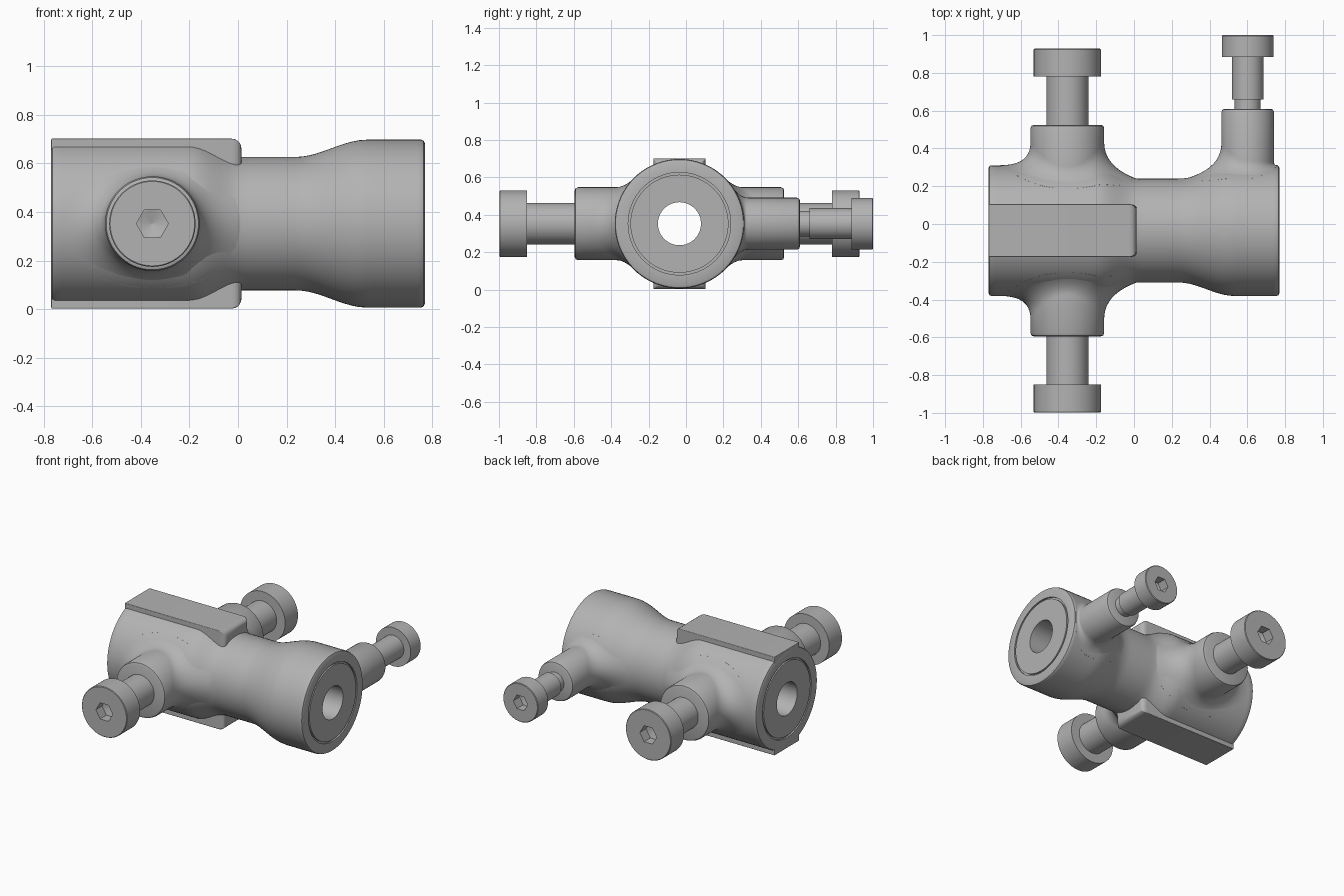
import bpy, bmesh
from math import sin, cos, pi, sqrt, radians, atan2
from mathutils import Vector

if "Cube" in bpy.data.objects:
    bpy.data.objects.remove(bpy.data.objects["Cube"])

YC, ZC, SEG = -0.035, 0.352, 72   # axis of the main tube, segments per turn

steel = bpy.data.materials.new("grey steel")
steel.use_nodes = True
GREY = (0.45, 0.45, 0.45, 1)
steel.diffuse_color = GREY
steel.node_tree.nodes["Principled BSDF"].inputs["Base Color"].default_value = GREY


def finish(name, bm, bevel=0):
    bmesh.ops.recalc_face_normals(bm, faces=bm.faces)
    me = bpy.data.meshes.new(name)
    bm.to_mesh(me)
    bm.free()
    me.materials.append(steel)
    ob = bpy.data.objects.new(name, me)
    bpy.context.collection.objects.link(ob)
    bpy.ops.object.select_all(action='DESELECT')
    ob.select_set(True)
    bpy.context.view_layer.objects.active = ob
    if bevel:
        mod = ob.modifiers.new("edge_round", 'BEVEL')
        mod.width, mod.segments, mod.angle_limit = bevel, 3, radians(40)
    bpy.ops.object.shade_smooth_by_angle(angle=radians(32))
    return ob


def skin(name, rings, closed=False, cap=False):
    """Join rings of points with quads; optionally loop round or cap the last ring."""
    bm = bmesh.new()
    vs = [[bm.verts.new(p) for p in ring] for ring in rings]
    pairs = list(zip(vs, vs[1:])) + ([(vs[-1], vs[0])] if closed else [])
    for a, b in pairs:
        for i in range(SEG):
            j = (i + 1) % SEG
            bm.faces.new((a[i], a[j], b[j], b[i]))
    if cap:
        bm.faces.new(vs[-1])
    return finish(name, bm)


ANGLES = [2 * pi * i / SEG for i in range(SEG)]


def blend(a, b, x):
    t = min(max((x - a) / (b - a), 0), 1)
    return t * t * (3 - 2 * t)


def tube_radius(x):
    return 0.275 + 0.071 * (1 - blend(-0.2, 0.02, x) + blend(0.24, 0.53, x))


# Main tube: bored sleeve with a waist and a groove round each end insert
END, BORE = 0.77, 0.115
half_end = [(BORE, END), (0.262, END), (0.262, END - 0.012), (0.274, END - 0.012),
            (0.274, END), (0.331, END), (0.342, END - 0.005), (0.346, END - 0.015)]
outside = [(tube_radius(x), x) for x in [0.74 - 0.03 * i for i in range(50)]]
profile = half_end + outside + [(r, -x) for r, x in reversed(half_end)]
skin("tube_body", [[(x, YC + r * cos(a), ZC + r * sin(a)) for a in ANGLES]
                   for r, x in profile], closed=True)


# Flat clamping pads on the top and bottom of the tube
def pad(name, side):
    bm = bmesh.new()
    w, r_in, x0, x1 = 0.14, 0.274, -0.77, 0.014
    lim = atan2(w, sqrt(r_in ** 2 - w ** 2))
    section = [(r_in * sin(lim * k / 6), r_in * cos(lim * k / 6)) for k in range(-6, 7)]
    section += [(w, 0.35), (-w, 0.35)]
    face = bm.faces.new([bm.verts.new((x0, YC + y, ZC + side * z)) for y, z in section])
    ext = bmesh.ops.extrude_face_region(bm, geom=[face])
    moved = [v for v in ext["geom"] if isinstance(v, bmesh.types.BMVert)]
    bmesh.ops.translate(bm, verts=moved, vec=(x1 - x0, 0, 0))
    # Round the two upright corners at the inner end
    corners = [e for e in bm.edges if all(v.co.x > 0 and abs(abs(v.co.y - YC) - w) < 0.001
                                          for v in e.verts)]
    bmesh.ops.bevel(bm, geom=corners, offset=0.04, segments=5, profile=0.5, affect='EDGES')
    finish(name, bm, bevel=0.013)


pad("top_pad", 1)
pad("bottom_pad", -1)


# Bolt bosses that flow into the tube with a fillet
def boss(name, x0, rad, y_end, side, f_left, f_right, f_z):
    def surface(r, a):
        x, z = x0 + r * cos(a), r * sin(a)
        return YC + side * sqrt(max(tube_radius(x) ** 2 - z * z, 0))

    steps = 10
    rings = [[] for _ in range(steps + 5)]
    for a in ANGLES:
        f = (f_right if cos(a) > 0 else f_left) * cos(a) ** 2 + f_z * sin(a) ** 2
        p0 = Vector((rad + f, surface(rad + f, a)))
        p1 = Vector((rad, surface(rad, a)))
        p2 = p1 + Vector((0, side * f * 0.75))
        pts = [p0 - Vector((0, side * 0.015))]
        for k in range(steps + 1):
            t = k / steps
            pts.append(p0 * (1 - t) ** 2 + p1 * 2 * t * (1 - t) + p2 * t * t)
        pts += [Vector((rad, y_end - side * 0.018)), Vector((rad - 0.005, y_end - side * 0.005)),
                Vector((rad - 0.018, y_end))]
        for ring, p in zip(rings, pts):
            ring.append((x0 + p.x * cos(a), p.y, ZC + p.x * sin(a)))
    skin(name, rings, cap=True)


# Socket-head bolts: plain shank, cylinder head, six-sided socket with a conical floor
def bolt(name, x0, side, shank, head_r, y_under, y_top, hex_r):
    def hexagon(a):
        return cos(pi / 6) / cos(a % (pi / 3) - pi / 6)

    depth = y_top - side * 0.07
    cone = depth - side * hex_r * 0.5
    prof = [(r, y, False) for r, y in shank]
    prof += [(head_r, y_under, False), (head_r, y_top - side * 0.004, False),
             (head_r - 0.004, y_top, False), (hex_r, y_top, True), (hex_r, depth, True),
             (hex_r * 0.86, depth, False), (0.002, cone, False)]
    rings = []
    for r, y, is_hex in prof:
        rings.append([(x0 + r * (hexagon(a) if is_hex else 1) * cos(a), y,
                       ZC + r * (hexagon(a) if is_hex else 1) * sin(a)) for a in ANGLES])
    skin(name, rings, cap=True)


BIG_X, SMALL_X = -0.353, 0.602
for label, side in (("front", -1), ("back", 1)):
    def y(d):
        return YC + side * d
    boss(label + "_boss", BIG_X, 0.195, y(0.56), side, 0.16, 0.17, 0.07)
    bolt(label + "_bolt", BIG_X, side, [(0.111, y(0.5)), (0.111, y(0.815))],
         0.178, y(0.815), y(0.963), 0.066)

boss("small_boss", SMALL_X, 0.139, 0.61, 1, 0.17, 0.02, 0.07)
bolt("small_bolt", SMALL_X, 1, [(0.069, 0.55), (0.069, 0.66), (0.083, 0.66), (0.083, 0.885)],
     0.137, 0.885, 1.0, 0.056)
